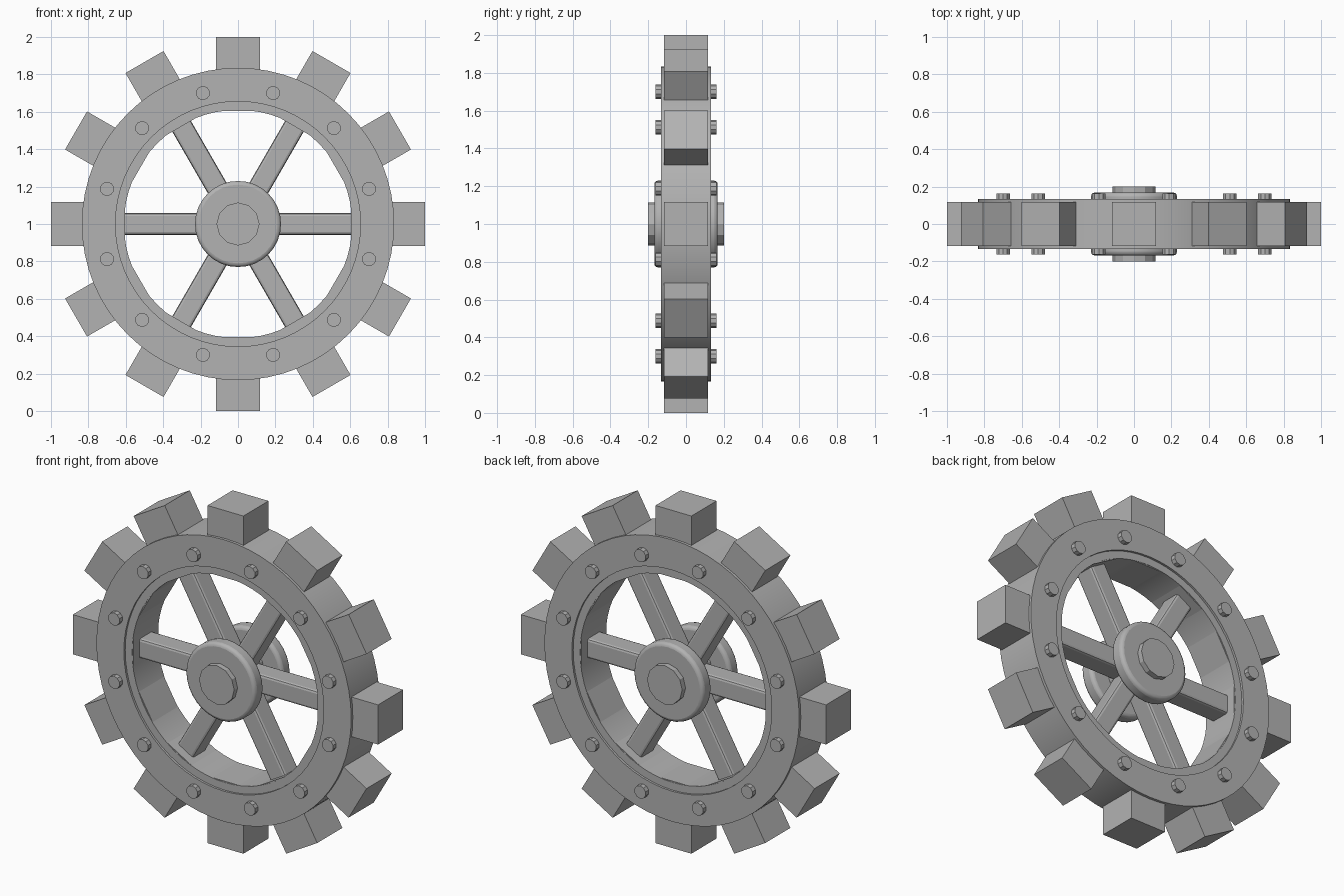
import bpy, bmesh
from math import cos, sin, pi, radians
from mathutils import Matrix, Vector

cube = bpy.data.objects.get("Cube")
if cube:
    bpy.data.objects.remove(cube)

CENTRE = Vector((0, 0, 1))

metal = bpy.data.materials.new("grey metal")
metal.use_nodes = True
grey = (0.45, 0.45, 0.45, 1)
metal.diffuse_color = grey
metal.node_tree.nodes["Principled BSDF"].inputs["Base Color"].default_value = grey


def finish(name, bm, smooth=None, bevel=0, segments=1):
    """Turn a bmesh into a named object, optionally bevelled and smoothed."""
    bmesh.ops.recalc_face_normals(bm, faces=bm.faces)
    mesh = bpy.data.meshes.new(name)
    bm.to_mesh(mesh)
    bm.free()
    mesh.materials.append(metal)
    obj = bpy.data.objects.new(name, mesh)
    bpy.context.collection.objects.link(obj)
    if bevel:
        mod = obj.modifiers.new("Bevel", 'BEVEL')
        mod.width, mod.segments = bevel, segments
    if smooth:
        bpy.ops.object.select_all(action='DESELECT')
        obj.select_set(True)
        bpy.context.view_layer.objects.active = obj
        bpy.ops.object.shade_smooth_by_angle(angle=radians(smooth))
    return obj


def lathe(name, profile, sides, smooth):
    """Revolve a closed (radius, y) profile about the wheel axis."""
    bm = bmesh.new()
    rings = []
    for i in range(sides):
        a = 2 * pi * i / sides
        rings.append([bm.verts.new(CENTRE + Vector((r * cos(a), y, r * sin(a))))
                      for r, y in profile])
    n = len(profile)
    for i in range(sides):
        a, b = rings[i], rings[(i + 1) % sides]
        for j in range(n):
            k = (j + 1) % n
            bm.faces.new((a[j], a[k], b[k], b[j]))
    return finish(name, bm, smooth)


def disc(name, centre, radius, y0, y1, sides, **look):
    """A solid cylinder along y between y0 and y1."""
    bm = bmesh.new()
    place = Matrix.Translation(centre + Vector((0, (y0 + y1) / 2, 0)))
    bmesh.ops.create_cone(bm, cap_ends=True, segments=sides, radius1=radius,
                          radius2=radius, depth=abs(y1 - y0),
                          matrix=place @ Matrix.Rotation(pi / 2, 4, 'X'))
    return finish(name, bm, **look)


def radial_box(name, angle, inner, outer, width, depth, **look):
    """A box reaching outward from the axis at the given angle."""
    bm = bmesh.new()
    bmesh.ops.create_cube(bm, size=1)
    bmesh.ops.scale(bm, vec=(outer - inner, depth, width), verts=bm.verts)
    bmesh.ops.translate(bm, vec=((outer + inner) / 2, 0, 0), verts=bm.verts)
    bmesh.ops.transform(bm, verts=bm.verts, matrix=Matrix.Translation(CENTRE)
                        @ Matrix.Rotation(-angle, 4, 'Y'))
    return finish(name, bm, **look)


# Rim with a shallow step along its inner edge on both sides
front_half = [(0.61, -0.12), (0.655, -0.12), (0.655, -0.133), (0.835, -0.133)]
back_half = [(r, -y) for r, y in reversed(front_half)]
lathe("rim", front_half + back_half, 64, 30)

# Square teeth
for i in range(12):
    radial_box(f"tooth_{i + 1}", i * pi / 6, 0.603, 1.0, 0.235, 0.235)

# Spokes with softened edges
for i in range(6):
    radial_box(f"spoke_{i + 1}", i * pi / 3, 0, 0.62, 0.115, 0.125,
               bevel=0.014, segments=2)

# Axle, hub plates and rim bolts
disc("axle", CENTRE, 0.115, -0.2, 0.2, 12)
for side, label in ((-1, "front"), (1, "back")):
    disc(f"{label}_hub_plate", CENTRE, 0.23, side * 0.085, side * 0.168, 32,
         smooth=30, bevel=0.02, segments=3)
    for i in range(12):
        a = (i + 0.5) * pi / 6
        spot = CENTRE + 0.725 * Vector((cos(a), 0, sin(a)))
        disc(f"{label}_bolt_{i + 1}", spot, 0.038, side * 0.12, side * 0.162, 10)
